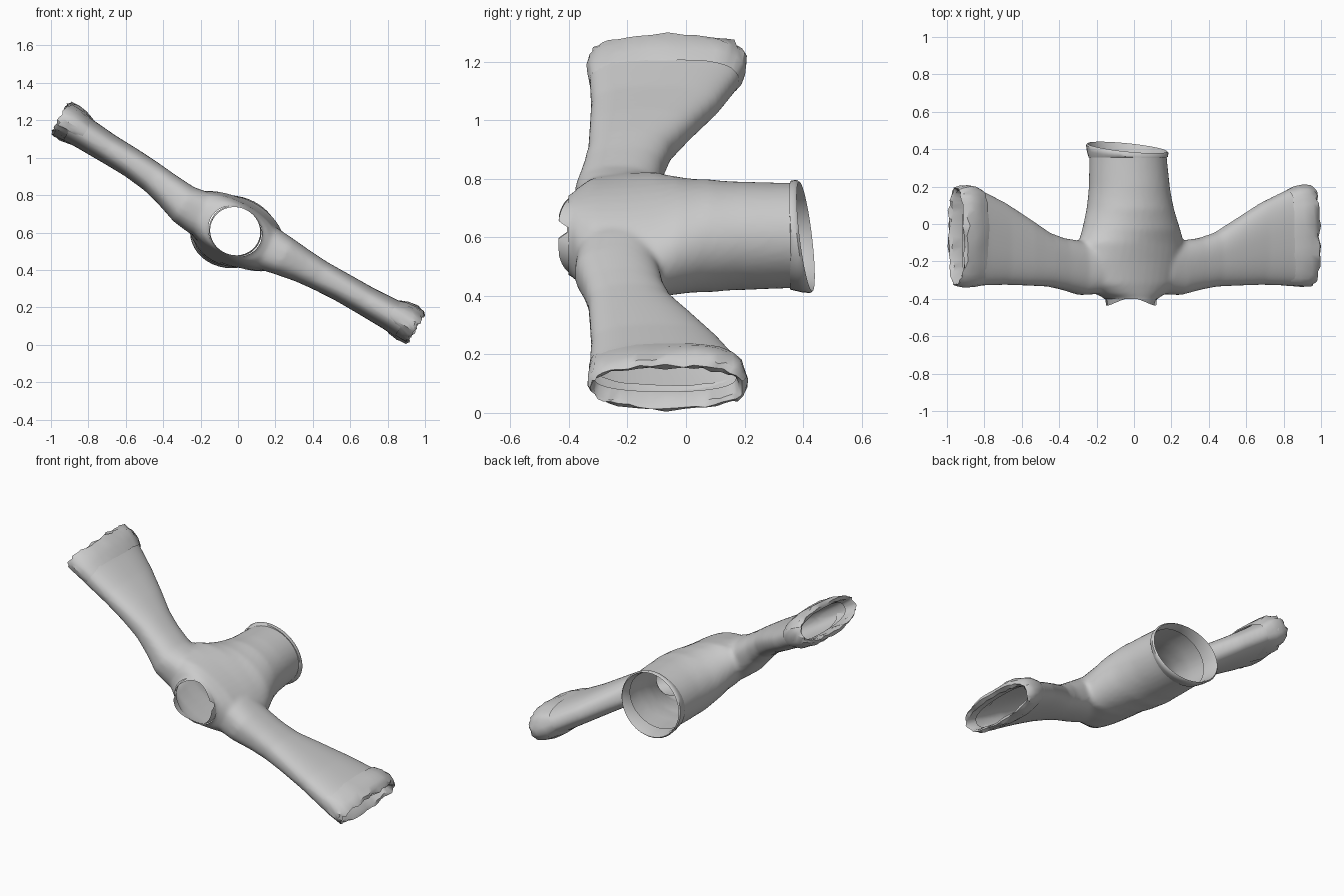
import bpy, bmesh, random
from math import sin, cos, pi, copysign
from mathutils import Vector

if "Cube" in bpy.data.objects:
    bpy.data.objects.remove(bpy.data.objects["Cube"])

random.seed(4)
U = Vector((0.861, 0, -0.509))   # direction along the sleeves
W = Vector((0.509, 0, 0.861))    # thickness direction
X, Y, Z = Vector((1, 0, 0)), Vector((0, 1, 0)), Vector((0, 0, 1))
O = Vector((0, 0, 0.65))


def place(u, y, w):
    return O + U * u + Y * y + W * w


def power(v, e):
    return copysign(abs(v) ** e, v)


def sleeve_ring(s, u, y0, y1, w, hw, n=40, jit=0.0, flare=0.0):
    """Flat oval across a sleeve; flare thickens its rear half."""
    pts = []
    for i in range(n):
        a = 2 * pi * i / n
        r = [random.uniform(-jit, jit) for _ in range(3)]
        h = hw * (1 + flare * cos(a))
        pts.append(place(s * (u + r[0]), (y0 + y1) / 2 + (y1 - y0) / 2 * power(cos(a), 0.85) + r[1] * 0.5,
                         w + h * power(sin(a), 0.75) + r[2] * 0.5))
    return pts


def body_ring(y, cx, cz, ra, rb, n=40):
    """Oval across the torso, untwisting from the sleeve tilt to level at the hem."""
    t = max(0, min(1, (0.25 - y) / 0.35))
    a = X.lerp(U, t).normalized()
    b = Z.lerp(W, t).normalized()
    c = Vector((cx, y, cz))
    return [c + a * ra * cos(2 * pi * i / n) + b * rb * sin(2 * pi * i / n) for i in range(n)]


def loft(bm, rings, caps=False):
    vs = [[bm.verts.new(p) for p in r] for r in rings]
    n = len(vs[0])
    new = []
    for a, b in zip(vs, vs[1:]):
        for i in range(n):
            j = (i + 1) % n
            new.append(bm.faces.new((a[i], a[j], b[j], b[i])))
    if caps:
        new += [bm.faces.new(vs[0][::-1]), bm.faces.new(vs[-1])]
    bmesh.ops.recalc_face_normals(bm, faces=new)


def make(name, bm, angle=50):
    me = bpy.data.meshes.new(name)
    bm.to_mesh(me)
    bm.free()
    ob = bpy.data.objects.new(name, me)
    bpy.context.collection.objects.link(ob)
    bpy.ops.object.select_all(action='DESELECT')
    ob.select_set(True)
    bpy.context.view_layer.objects.active = ob
    bpy.ops.object.shade_smooth_by_angle(angle=angle * pi / 180)
    return ob


# Solid torso and sleeves, fused together with a remesh
torso = [(-0.46, -0.015, 0.607, 0.138, 0.13), (-0.4, -0.015, 0.607, 0.14, 0.131),
         (-0.375, -0.018, 0.608, 0.2, 0.14), (-0.32, -0.02, 0.61, 0.285, 0.15),
         (-0.2, -0.02, 0.608, 0.32, 0.16), (-0.1, -0.015, 0.607, 0.312, 0.17),
         (-0.03, -0.015, 0.606, 0.277, 0.182), (0.08, -0.02, 0.605, 0.237, 0.19),
         (0.2, -0.025, 0.605, 0.217, 0.185),
         (0.36, -0.032, 0.606, 0.207, 0.18), (0.45, -0.032, 0.606, 0.207, 0.18)]
sleeve = [(0.0, -0.35, -0.1, -0.045, 0.11), (0.2, -0.375, -0.09, -0.047, 0.122),
          (0.3, -0.38, -0.09, -0.045, 0.107), (0.42, -0.352, -0.075, -0.03, 0.09),
          (0.52, -0.335, -0.045, -0.02, 0.082), (0.65, -0.33, 0.03, -0.012, 0.079),
          (0.8, -0.325, 0.115, -0.01, 0.08), (0.95, -0.33, 0.18, -0.005, 0.086),
          (1.05, -0.33, 0.21, 0, 0.095), (1.15, -0.33, 0.21, 0, 0.095)]
bm = bmesh.new()
loft(bm, [body_ring(*t) for t in torso], True)
for s in (-1, 1):
    # the left shoulder sits a little lower than the right
    loft(bm, [sleeve_ring(s, u, a, b, w + s * 0.016 * max(0, 1 - abs(u - 0.3) / 0.25), h)
              for u, a, b, w, h in sleeve], True)
garment = make("garment_shell", bm)
m = garment.modifiers.new("fuse", 'REMESH')
m.mode = 'VOXEL'
m.voxel_size = 0.013
m = garment.modifiers.new("relax", 'SMOOTH')
m.factor = 0.5
m.iterations = 6
bpy.ops.object.modifier_apply(modifier="fuse")
bpy.ops.object.modifier_apply(modifier="relax")

# Cut the hem, neck and sleeve ends open
bm = bmesh.new()
bm.from_mesh(garment.data)
for co, no in ((place(0, 0.36, 0), Y), (place(0, -0.402, 0), -Y),
               (place(1.03, 0, 0), U), (place(-1.03, 0, 0), -U)):
    bmesh.ops.bisect_plane(bm, geom=bm.verts[:] + bm.edges[:] + bm.faces[:],
                           plane_co=co, plane_no=no, clear_outer=True)
bm.to_mesh(garment.data)
bm.free()
bpy.ops.object.shade_smooth_by_angle(angle=50 * pi / 180)

# Tilted, folded hem
bm = bmesh.new()
rings = []
for y, r, tilt in ((0.355, 0.193, 0.0), (0.378, 0.203, 0.8), (0.402, 0.206, 1), (0.41, 0.199, 1),
                   (0.375, 0.188, 0.8), (0.33, 0.184, 0)):
    ring = body_ring(y, -0.036, 0.603, r * 1.07, r * 0.94)
    rings.append([p - Y * tilt * (0.12 * (p.z - 0.6) + 0.1 * (p.x + 0.04)) for p in ring])
loft(bm, rings)
make("hem", bm)

# Crumpled, rolled cuffs, thicker towards the back
for s, name in ((-1, "left_cuff"), (1, "right_cuff")):
    bm = bmesh.new()
    loft(bm, [sleeve_ring(s, 0.95, -0.33, 0.18, 0, 0.083, jit=0.003, flare=0.1),
              sleeve_ring(s, 1.0, -0.334, 0.2, 0.002, 0.098, jit=0.006, flare=0.15),
              sleeve_ring(s, 1.05, -0.336, 0.208, 0.004, 0.104, jit=0.01, flare=0.15),
              sleeve_ring(s, 1.09, -0.332, 0.205, 0.002, 0.1, jit=0.011, flare=0.08),
              sleeve_ring(s, 1.105, -0.325, 0.195, 0.002, 0.083, jit=0.01),
              sleeve_ring(s, 1.09, -0.32, 0.182, 0, 0.066, jit=0.008),
              sleeve_ring(s, 1.03, -0.316, 0.172, 0, 0.061)])
    make(name, bm, 35)

# Ragged collar, tallest at its two sides with a notch in each
bm = bmesh.new()
base = body_ring(-0.392, -0.015, 0.607, 0.143, 0.134)
lip = []
for p in body_ring(0, -0.015, 0.607, 0.135, 0.128):
    tall = max(0, min(1, 1.6 * abs(p.x + 0.015) / 0.135 - 0.4))
    if abs(p.z - 0.625) < 0.016:
        tall *= 0.2
    lip.append(p + Y * (-0.4 - 0.035 * tall))
loft(bm, [base, lip])
make("collar", bm)
